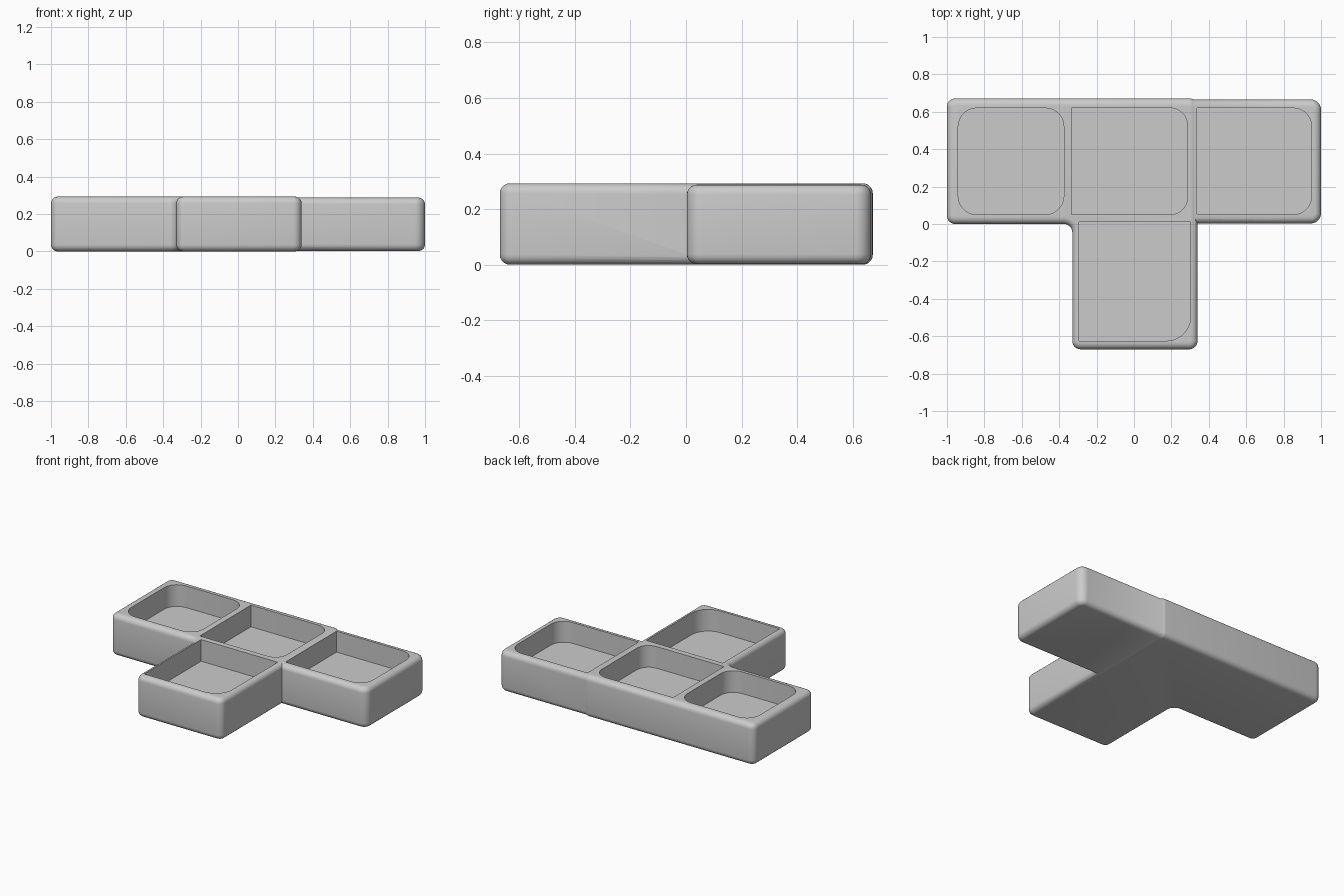
import bpy, bmesh, math
from mathutils import Vector

if "Cube" in bpy.data.objects:
    bpy.data.objects.remove(bpy.data.objects["Cube"])


def outline(corners, steps=7):
    """Round each (x, y, radius) corner of a right-angled outline."""
    pts, n = [], len(corners)
    for i, (x, y, r) in enumerate(corners):
        p = Vector((x, y))
        if r == 0:
            pts.append(p)
            continue
        a = (Vector(corners[i - 1][:2]) - p).normalized() * r
        b = (Vector(corners[(i + 1) % n][:2]) - p).normalized() * r
        for k in range(steps + 1):
            t = math.pi / 2 * k / steps
            pts.append(p + a * (1 - math.sin(t)) + b * (1 - math.cos(t)))
    return pts


def prism(name, corners, z0, z1):
    bm = bmesh.new()
    face = bm.faces.new([bm.verts.new((p.x, p.y, z0)) for p in outline(corners)])
    ext = bmesh.ops.extrude_face_region(bm, geom=[face], use_keep_orig=True)
    top = [v for v in ext["geom"] if isinstance(v, bmesh.types.BMVert)]
    bmesh.ops.translate(bm, vec=(0, 0, z1 - z0), verts=top)
    bmesh.ops.recalc_face_normals(bm, faces=bm.faces)
    mesh = bpy.data.meshes.new(name)
    bm.to_mesh(mesh)
    bm.free()
    obj = bpy.data.objects.new(name, mesh)
    bpy.context.collection.objects.link(obj)
    return obj


def apply(obj, mod):
    bpy.context.view_layer.objects.active = obj
    bpy.ops.object.modifier_apply(modifier=mod.name)


def soften(obj, width):
    mod = obj.modifiers.new("soft_rims", 'BEVEL')
    mod.width, mod.segments = width, 5
    mod.limit_method, mod.angle_limit = 'ANGLE', math.radians(50)
    mod.use_clamp_overlap = False
    apply(obj, mod)


def combine(obj, other, operation):
    mod = obj.modifiers.new("join", 'BOOLEAN')
    mod.operation, mod.object, mod.solver = operation, other, 'EXACT'
    apply(obj, mod)
    bpy.data.objects.remove(other)


def rect(x0, y0, x1, y1, radii):
    """Corner radii in order: front left, front right, back right, back left."""
    return [(x, y, r) for (x, y), r in
            zip([(x0, y0), (x1, y0), (x1, y1), (x0, y1)], radii)]


# Main block: left and middle cells plus the stem
R = 0.045
tray = prism("tray", [(-1, 0, R), (-0.33, 0, R), (-0.33, -0.67, R),
                      (0.34, -0.67, R), (0.34, 0.672, R), (-1, 0.672, R)], 0, 0.293)
soften(tray, 0.036)

# Right cell, set very slightly lower and further in
cell = prism("right_cell", rect(0.15, 0.003, 1, 0.666, [0.055] * 4), 0.002, 0.288)
soften(cell, 0.036)
combine(tray, cell, 'UNION')

# Pockets sunk into each cell
pockets = [
    rect(-0.94, 0.05, -0.375, 0.62, [0.1] * 4),
    rect(-0.333, 0.05, 0.285, 0.62, [0, 0.09, 0.09, 0]),
    rect(0.336, 0.05, 0.95, 0.62, [0, 0.1, 0.1, 0]),
    rect(-0.295, -0.625, 0.303, 0.01, [0, 0.13, 0, 0]),
]
for corners in pockets:
    combine(tray, prism("pocket_cutter", corners, 0.14, 0.5), 'DIFFERENCE')

bpy.ops.object.select_all(action='DESELECT')
tray.select_set(True)
bpy.context.view_layer.objects.active = tray
bpy.ops.object.shade_smooth_by_angle(angle=math.radians(35))
